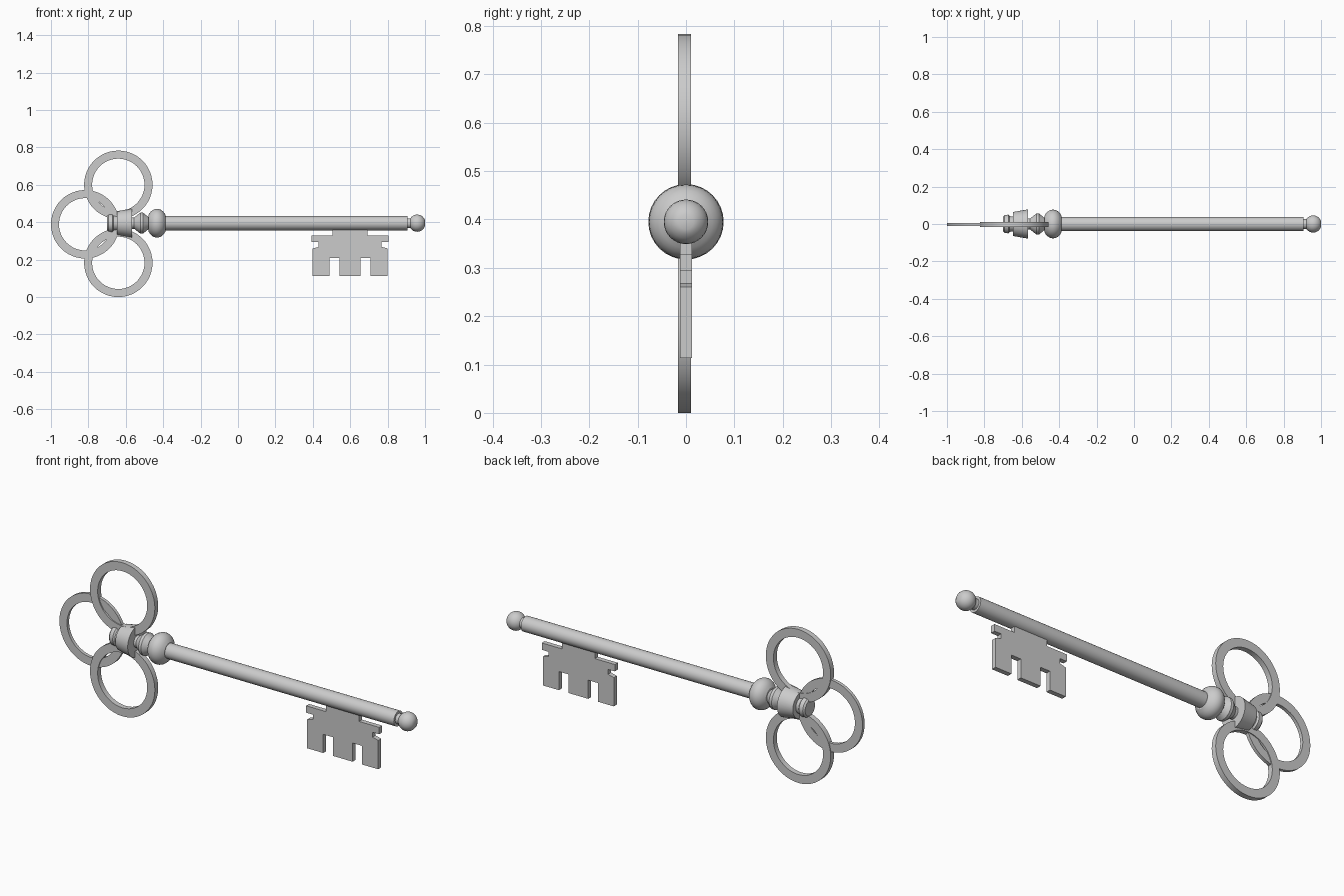
import bpy, bmesh
from math import cos, sin, pi, radians

cube = bpy.data.objects.get("Cube")
if cube:
    bpy.data.objects.remove(cube)

metal = bpy.data.materials.new("grey metal")
metal.use_nodes = True
GREY = (0.6, 0.6, 0.6, 1)
metal.diffuse_color = GREY
metal.node_tree.nodes["Principled BSDF"].inputs["Base Color"].default_value = GREY

AXIS_Z = 0.395


def finish(bm, name, angle=30):
    """Turn a bmesh into a shaded object."""
    bmesh.ops.recalc_face_normals(bm, faces=bm.faces)
    mesh = bpy.data.meshes.new(name)
    bm.to_mesh(mesh)
    bm.free()
    mesh.materials.append(metal)
    obj = bpy.data.objects.new(name, mesh)
    bpy.context.collection.objects.link(obj)
    bpy.ops.object.select_all(action='DESELECT')
    bpy.context.view_layer.objects.active = obj
    obj.select_set(True)
    bpy.ops.object.shade_smooth_by_angle(angle=radians(angle))
    return obj


def turned(name, profile, sides=32):
    """Closed solid of revolution about the key axis from (x, radius) points."""
    bm = bmesh.new()
    loops = []
    for x, r in profile:
        loops.append([bm.verts.new((x, r * cos(2 * pi * i / sides),
                                    AXIS_Z + r * sin(2 * pi * i / sides)))
                      for i in range(sides)])
    for a, b in zip(loops, loops[1:]):
        for i in range(sides):
            j = (i + 1) % sides
            bm.faces.new((a[i], a[j], b[j], b[i]))
    bm.faces.new(loops[0])
    bm.faces.new(loops[-1])
    return finish(bm, name)


def bead(x, half, r, cut, steps=10):
    """Rounded bead profile; cut is the angle left open at each end."""
    angles = [cut + (pi - 2 * cut) * i / steps for i in range(steps + 1)]
    return [(x - half * cos(a) / cos(cut), r * sin(a)) for a in angles]


def ring(name, x, z, y0, y1, outer=0.183, inner=0.14, sides=48):
    """Flat ring with a rectangular section."""
    bm = bmesh.new()
    section = [(outer, y0), (outer, y1), (inner, y1), (inner, y0)]
    loops = []
    for i in range(sides):
        a = 2 * pi * i / sides
        loops.append([bm.verts.new((x + r * cos(a), y, z + r * sin(a)))
                      for r, y in section])
    for i in range(sides):
        a, b = loops[i], loops[(i + 1) % sides]
        for k in range(4):
            m = (k + 1) % 4
            bm.faces.new((a[k], a[m], b[m], b[k]))
    return finish(bm, name)


# Three-ring bow
ring("upper_bow_ring", -0.64, 0.6, -0.017, 0.01)
ring("lower_bow_ring", -0.64, 0.183, -0.017, 0.01)
ring("end_bow_ring", -0.817, 0.389, -0.011, 0.006)

# Turned handle between the rings
turned("handle", [(-0.70, 0.04), (-0.692, 0.048), (-0.672, 0.05), (-0.665, 0.042),
                  (-0.647, 0.04), (-0.647, 0.064), (-0.568, 0.078), (-0.568, 0.03),
                  (-0.555, 0.03), (-0.522, 0.056), (-0.508, 0.056), (-0.478, 0.032),
                  (-0.46, 0.032)])

# Collar, shaft and tip
turned("collar", bead(-0.433, 0.046, 0.077, 0.6))
turned("shaft", [(-0.42, 0.038), (0.905, 0.038)])
turned("tip_neck", [(0.89, 0.026), (0.93, 0.026)])
turned("tip_ball", bead(0.958, 0.042, 0.046, 0.35))

# Toothed bit: half outline, mirrored about its middle
MID = 0.599
half = [(0.093, 0.37), (0.093, 0.328), (0.206, 0.328), (0.206, 0.293),
        (0.168, 0.293), (0.168, 0.268), (0.2, 0.26), (0.2, 0.113),
        (0.11, 0.113), (0.11, 0.208), (0.056, 0.208), (0.056, 0.113)]
outline = [(MID - d, z) for d, z in half] + [(MID + d, z) for d, z in reversed(half)]
bm = bmesh.new()
front = bm.faces.new([bm.verts.new((x, -0.012, z)) for x, z in outline])
side = bmesh.ops.extrude_face_region(bm, geom=[front], use_keep_orig=True)
bmesh.ops.translate(bm, vec=(0, 0.024, 0),
                    verts=[g for g in side["geom"] if isinstance(g, bmesh.types.BMVert)])
finish(bm, "bit", 10)
